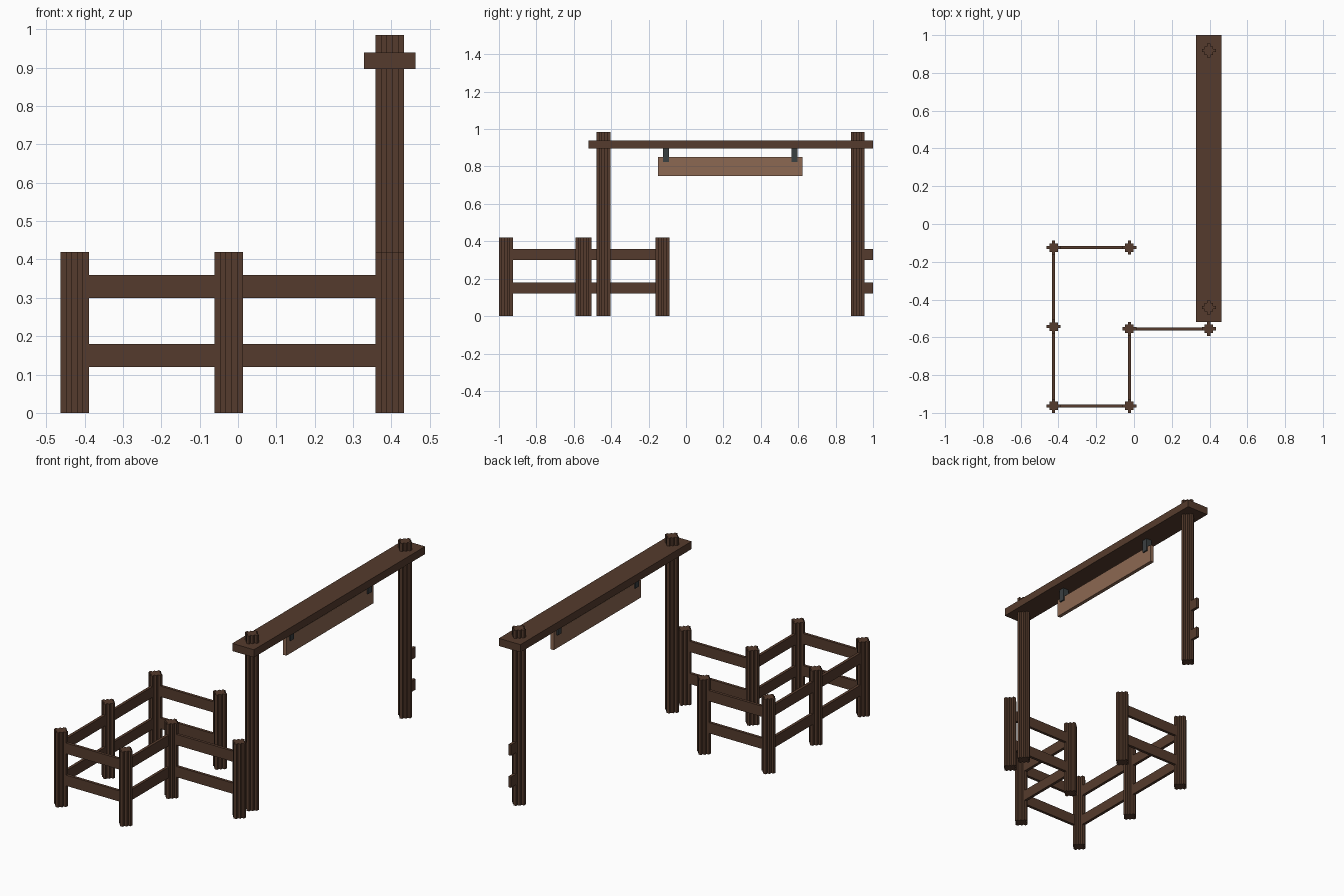
import bpy, bmesh, math

if "Cube" in bpy.data.objects:
    bpy.data.objects.remove(bpy.data.objects["Cube"], do_unlink=True)


def material(name, rgb):
    m = bpy.data.materials.new(name)
    m.use_nodes = True
    color = (*rgb, 1.0)
    m.diffuse_color = color
    bsdf = next(n for n in m.node_tree.nodes if n.type == 'BSDF_PRINCIPLED')
    bsdf.inputs["Base Color"].default_value = color
    bsdf.inputs["Roughness"].default_value = 0.9
    return m


DARK_WOOD = material("dark wood", (0.091, 0.044, 0.026))
LIGHT_WOOD = material("light wood", (0.262, 0.138, 0.084))
IRON = material("dark iron", (0.042, 0.050, 0.053))


def finish(bm, name, mat):
    bmesh.ops.recalc_face_normals(bm, faces=bm.faces)
    mesh = bpy.data.meshes.new(name)
    bm.to_mesh(mesh)
    bm.free()
    mesh.materials.append(mat)
    obj = bpy.data.objects.new(name, mesh)
    bpy.context.collection.objects.link(obj)
    return obj


def box(name, lo, hi, mat, angle=0.0):
    """Box between two corners."""
    bm = bmesh.new()
    bmesh.ops.create_cube(bm, size=1)
    for v in bm.verts:
        v.co = [(a + b) / 2 + c * (b - a) for a, b, c in zip(lo, hi, v.co)]
    return finish(bm, name, mat)


def post(name, x, y, height):
    """Square post with a narrow ridge down the middle of each side."""
    arm, half, ridge = 0.037, 0.0225, 0.0085
    quarter = [(half, -half), (half, -ridge), (arm, -ridge),
               (arm, ridge), (half, ridge)]
    bm = bmesh.new()
    verts = []
    for i in range(4):
        c, s = round(math.cos(i * math.pi / 2)), round(math.sin(i * math.pi / 2))
        verts += [bm.verts.new((x + c * px - s * py, y + s * px + c * py, 0))
                  for px, py in quarter]
    base = bm.faces.new(verts)
    top = bmesh.ops.extrude_face_region(bm, geom=[base], use_keep_orig=True)["geom"]
    for v in top:
        if isinstance(v, bmesh.types.BMVert):
            v.co.z = height
    return finish(bm, name, DARK_WOOD)


def rails(name, a, b):
    """Lower and upper boards running along one axis between two points."""
    t = 0.008
    for level, z in (("lower", 0.12), ("upper", 0.30)):
        lo = [min(p, q) for p, q in zip(a, b)]
        hi = [max(p, q) for p, q in zip(a, b)]
        axis = 0 if hi[0] - lo[0] > hi[1] - lo[1] else 1
        lo[1 - axis] -= t
        hi[1 - axis] += t
        box(f"{name}_{level}_rail", (*lo, z), (*hi, z + 0.06), DARK_WOOD)


# Fence posts
X0, X1, X2 = -0.426, -0.024, 0.396
fence = {
    "back_inner": (X1, -0.125), "back_outer": (X0, -0.125),
    "middle_outer": (X0, -0.543), "front_outer": (X0, -0.963),
    "front_inner": (X1, -0.963), "middle_inner": (X1, -0.555),
    "gate_side": (X2, -0.555),
}
for name, (x, y) in fence.items():
    post(name + "_fence_post", x, y, 0.42)

# Fence rails link each post to the next
names = list(fence)
for a, b in zip(names, names[1:]):
    rails(f"{a}_to_{b}", fence[a], fence[b])

# Gateway posts and cross beam
post("front_gate_post", X2, -0.442, 0.985)
post("back_gate_post", X2, 0.918, 0.985)
box("gate_beam", (0.329, -0.52, 0.897), (0.463, 1.0, 0.94), DARK_WOOD)

# Short rail ends behind the back gate post
rails("gate_stub", (X2, 0.918), (X2, 1.0))

# Hanging sign board
box("sign_board", (X2 - 0.01, -0.15, 0.75), (X2 + 0.01, 0.622, 0.85), LIGHT_WOOD)

# Iron hangers: a stem under the beam with a strap on each side of the board
for side, y in (("front", -0.108), ("back", 0.581)):
    box(side + "_hanger_stem", (X2 - 0.018, y - 0.016, 0.85),
        (X2 + 0.018, y + 0.016, 0.898), IRON)
    for face, s in (("left", 1), ("right", -1)):
        xs = sorted((X2 + s * 0.01, X2 + s * 0.018))
        box(f"{side}_hanger_{face}_strap", (xs[0], y - 0.016, 0.825),
            (xs[1], y + 0.016, 0.85), IRON)
